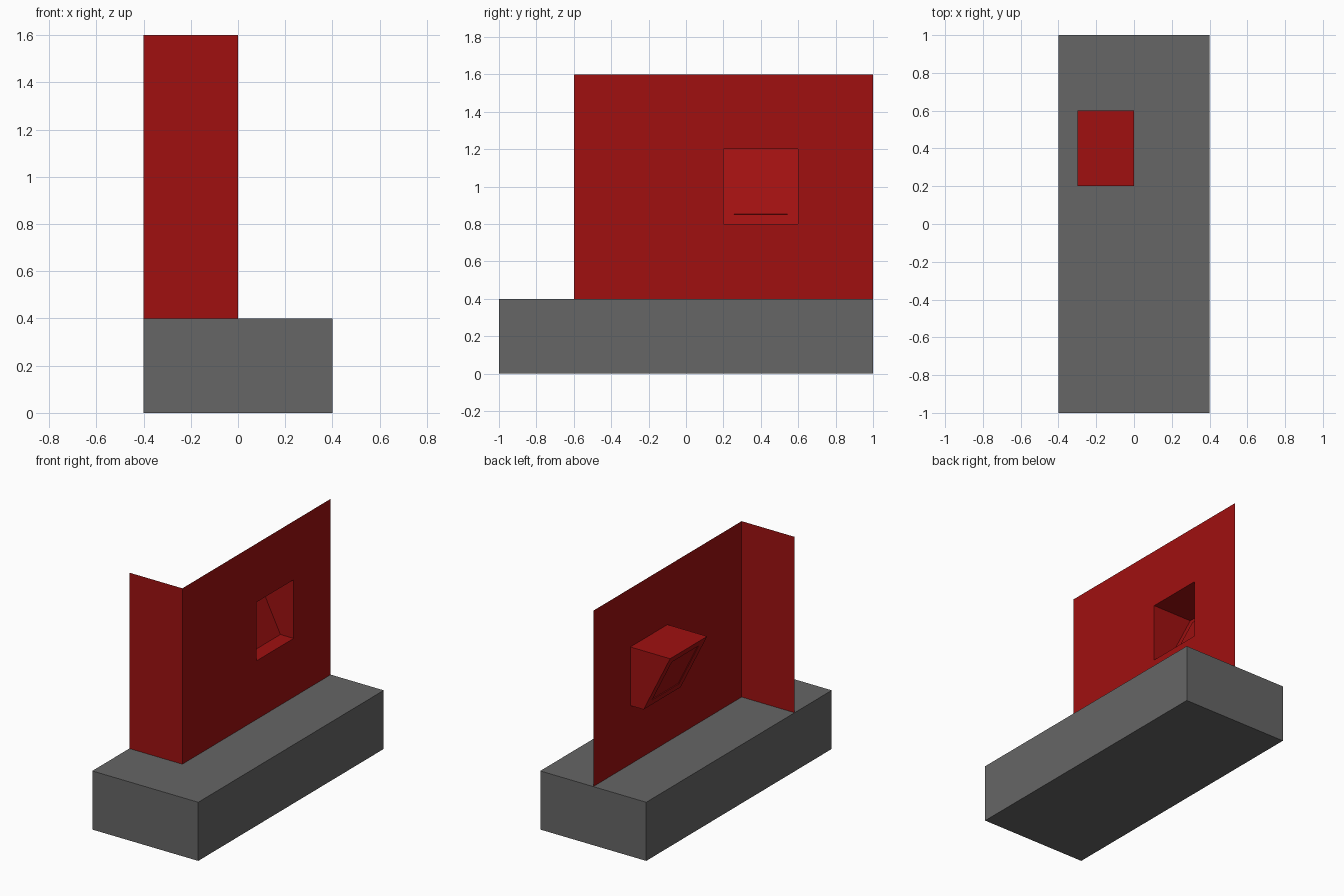
import bpy, bmesh

if "Cube" in bpy.data.objects:
    bpy.data.objects.remove(bpy.data.objects["Cube"])


def material(name, rgb):
    m = bpy.data.materials.new(name)
    m.diffuse_color = (*rgb, 1.0)
    m.use_nodes = True
    m.node_tree.nodes["Principled BSDF"].inputs["Base Color"].default_value = m.diffuse_color
    return m


def make_object(name, bm, mat):
    mesh = bpy.data.meshes.new(name)
    bm.to_mesh(mesh)
    bm.free()
    mesh.materials.append(mat)
    obj = bpy.data.objects.new(name, mesh)
    bpy.context.collection.objects.link(obj)
    return obj


def face(bm, points):
    return bm.faces.new([bm.verts.new(p) for p in points])


grey = material("grey", (0.133, 0.133, 0.133))
red = material("red", (0.35, 0.0053, 0.0053))

# Base block
bm = bmesh.new()
bmesh.ops.create_cube(bm, size=1)
for v in bm.verts:
    v.co = (v.co.x * 0.8, v.co.y * 2.0, v.co.z * 0.4 + 0.2)
make_object("base_block", bm, grey)

# Thin L-shaped panel: front strip and long side wall with a square opening
bm = bmesh.new()
face(bm, [(-0.4, -0.6, 0.4), (0, -0.6, 0.4), (0, -0.6, 1.6), (-0.4, -0.6, 1.6)])
ys, zs = (-0.6, 0.2, 0.6, 1.0), (0.4, 0.8, 1.2, 1.6)
for i in range(3):
    for j in range(3):
        if (i, j) != (1, 1):
            y0, y1, z0, z1 = ys[i], ys[i + 1], zs[j], zs[j + 1]
            face(bm, [(0, y0, z0), (0, y1, z0), (0, y1, z1), (0, y0, z1)])
bmesh.ops.remove_doubles(bm, verts=bm.verts, dist=1e-4)
make_object("corner_panel", bm, red)

# Recess behind the opening, deeper at the top so its back slopes
bm = bmesh.new()
corners = [(0.2, 0.8), (0.6, 0.8), (0.6, 1.2), (0.2, 1.2)]
rim = [bm.verts.new((0, y, z)) for y, z in corners]
rear = [bm.verts.new((-0.1 if z < 1 else -0.3, y, z)) for y, z in corners]
for i in range(4):
    j = (i + 1) % 4
    bm.faces.new((rim[i], rim[j], rear[j], rear[i]))
back = bm.faces.new(rear)
bm.normal_update()
# Slightly raised plate on the sloping back
bmesh.ops.inset_individual(bm, faces=[back], thickness=0.056, use_even_offset=True)
bmesh.ops.inset_individual(bm, faces=[back], thickness=0.0005, depth=0.005,
                           use_even_offset=True)
make_object("sloped_recess", bm, red)
